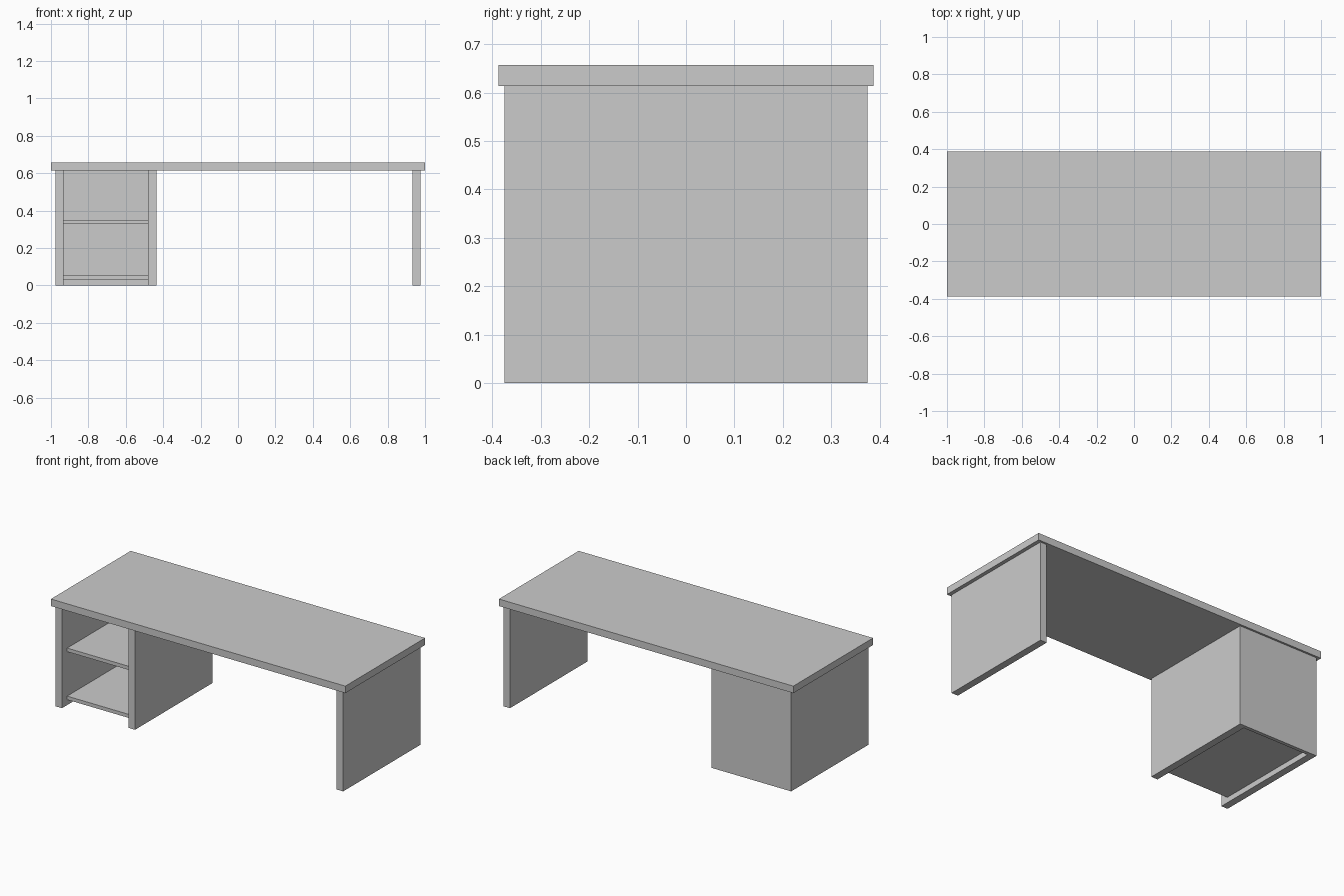
import bpy
import bmesh

cube = bpy.data.objects.get("Cube")
if cube:
    bpy.data.objects.remove(cube, do_unlink=True)

# Single grey finish
grey = bpy.data.materials.new("light grey")
grey.use_nodes = True
colour = (0.6, 0.6, 0.6, 1)
grey.diffuse_color = colour
grey.node_tree.nodes["Principled BSDF"].inputs["Base Color"].default_value = colour


def extrude(name, outline, z0, z1):
    """Raise a flat outline from z0 to z1 into a solid part."""
    bm = bmesh.new()
    face = bm.faces.new([bm.verts.new((x, y, z0)) for x, y in outline])
    raised = bmesh.ops.extrude_face_region(bm, geom=[face])["geom"]
    for v in raised:
        if isinstance(v, bmesh.types.BMVert):
            v.co.z = z1
    bmesh.ops.recalc_face_normals(bm, faces=bm.faces)
    mesh = bpy.data.meshes.new(name)
    bm.to_mesh(mesh)
    bm.free()
    mesh.materials.append(grey)
    obj = bpy.data.objects.new(name, mesh)
    bpy.context.collection.objects.link(obj)


def board(name, x0, x1, y0, y1, z0, z1):
    extrude(name, [(x0, y0), (x1, y0), (x1, y1), (x0, y1)], z0, z1)


top_z, under_z = 0.657, 0.614
panel, thin = 0.044, 0.022       # board thicknesses
depth = 0.375                    # half depth of the supports
outer, inner = -0.977, -0.437    # sides of the shelf unit
left, right = outer + panel, inner - panel
back = depth - thin

# Desk top and single leg panel
board("desk_top", -1, 1, -0.387, 0.387, under_z, top_z)
board("leg_panel", -left, -outer, -depth, depth, 0, under_z)

# Shelf unit: two sides and a back, open at the front
extrude("shelf_unit_shell", [
    (outer, -depth), (left, -depth), (left, back), (right, back),
    (right, -depth), (inner, -depth), (inner, depth), (outer, depth),
], 0, under_z)

# Shelves, set back from the front edges
for name, z in (("bottom_shelf", 0.033), ("middle_shelf", 0.328)):
    board(name, left, right, -depth + 0.05, back, z, z + thin)
